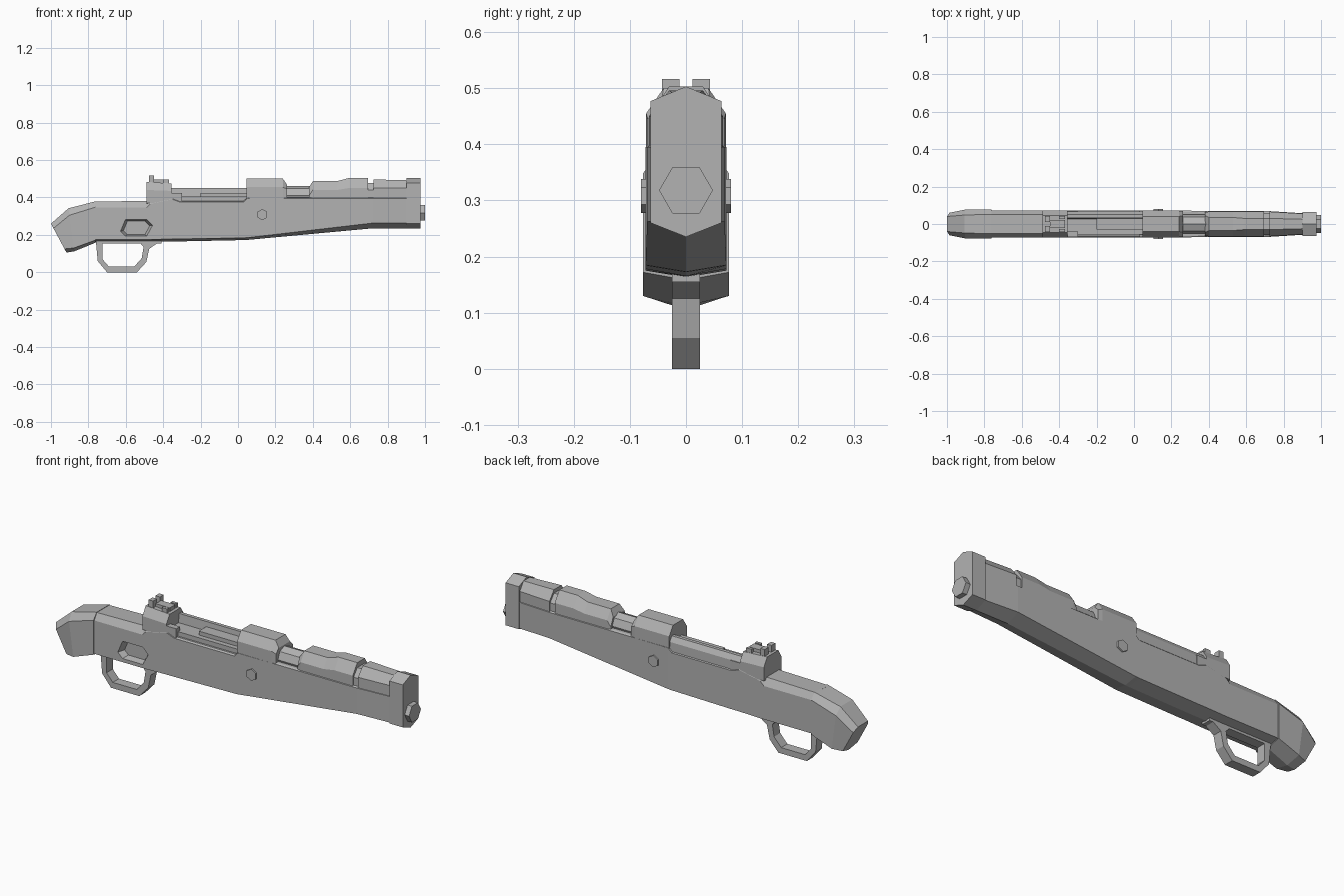
import bpy, bmesh, math
from mathutils import Matrix

cube = bpy.data.objects.get("Cube")
if cube:
    bpy.data.objects.remove(cube, do_unlink=True)

COLOUR = (0.45, 0.45, 0.45, 1)
grey = bpy.data.materials.new("plain_grey")
grey.use_nodes = True
grey.diffuse_color = COLOUR
grey.node_tree.nodes["Principled BSDF"].inputs["Base Color"].default_value = COLOUR


def finish(name, bm):
    bmesh.ops.remove_doubles(bm, verts=bm.verts, dist=1e-5)
    bmesh.ops.recalc_face_normals(bm, faces=bm.faces)
    mesh = bpy.data.meshes.new(name)
    bm.to_mesh(mesh)
    bm.free()
    mesh.materials.append(grey)
    obj = bpy.data.objects.new(name, mesh)
    bpy.context.collection.objects.link(obj)
    return obj


def bridge(name, rings):
    """Join rings of equal length and close both ends."""
    bm = bmesh.new()
    loops = [[bm.verts.new(p) for p in ring] for ring in rings]
    n = len(loops[0])
    for a, b in zip(loops, loops[1:]):
        for i in range(n):
            j = (i + 1) % n
            bm.faces.new((a[i], a[j], b[j], b[i]))
    bm.faces.new(loops[0])
    bm.faces.new(loops[-1])
    return finish(name, bm)


def section(x, low, side_low, side_high, top, hw, top_hw, lean=0):
    """Symmetric section with a keel and chamfered top; lean shifts x at the top."""
    half = [(0, low), (hw, side_low), (hw, side_high), (top_hw, top)]
    loop = half + [(-y, z) for y, z in reversed(half[1:])]
    return [(x + lean * (z - low) / (top - low), y, z) for y, z in loop]


def loft(name, *stations):
    return bridge(name, [section(*s) for s in stations])


def box(name, x0, x1, y0, y1, z0, z1):
    return bridge(name, [[(x, y0, z0), (x, y1, z0), (x, y1, z1), (x, y0, z1)]
                         for x in (x0, x1)])


def cylinder(name, sides, radius, depth, centre, axis):
    bm = bmesh.new()
    turn = Matrix.Rotation(math.pi / 2, 4, "X" if axis == "y" else "Y")
    bmesh.ops.create_cone(bm, cap_ends=True, segments=sides, radius1=radius,
                          radius2=radius, depth=depth,
                          matrix=Matrix.Translation(centre) @ turn)
    return finish(name, bm)


# Long body
body = loft("stock_body",
            (-.77, .163, .175, .345, .377, .072, .05),
            (-.49, .163, .175, .345, .382, .072, .05),
            (-.47, .163, .175, .365, .385, .072, .06),
            (-.35, .165, .178, .39, .40, .072, .065),
            (-.31, .165, .178, .375, .382, .072, .065),
            (.03, .172, .184, .375, .382, .072, .065),
            (.05, .173, .185, .395, .40, .072, .065),
            (.72, .235, .263, .395, .40, .069, .06),
            (.91, .235, .262, .395, .40, .057, .05))


# Tapered pocket on one side of the body
def pocket_ring(y, grow):
    outline = [(-.60, .28), (-.49, .28), (-.46, .25),
               (-.49, .195), (-.60, .195), (-.625, .22)]
    cx, cz = -.54, .24
    return [(cx + (x - cx) * grow, y, cz + (z - cz) * grow) for x, z in outline]


cutter = bridge("pocket_cutter", [pocket_ring(-.1, 1.2), pocket_ring(-.04, .85)])
cutter.hide_render = True
mod = body.modifiers.new("pocket", "BOOLEAN")
mod.operation, mod.solver, mod.object = "DIFFERENCE", "EXACT", cutter
bpy.context.view_layer.objects.active = body
bpy.ops.object.modifier_apply(modifier=mod.name)
bpy.data.objects.remove(cutter, do_unlink=True)

# Bent rear cap
loft("rear_cap",
     (-.762, .158, .172, .348, .379, .077, .052),
     (-.875, .112, .130, .305, .342, .077, .048, -.031),
     (-.917, .105, .125, .235, .26, .06, .04, -.083))

# Front cap, its nut, and the cross bolt
loft("front_cap", (.90, .235, .26, .477, .503, .063, 0),
     (.975, .235, .26, .477, .503, .063, 0))
cylinder("front_nut", 6, .048, .04, (.98, 0, .318), "x")
cylinder("cross_bolt", 6, .03, .16, (.13, 0, .308), "y")

# Open channel with one raised wall
box("channel_floor", -.36, .06, -.055, .05, .36, .405)
bridge("channel_wall", [[(x, .025, .39), (x, .068, .37), (x, .066, .425),
                         (x, .05, .45), (x, .032, .45)] for x in (-.36, .06)])
box("channel_rod", -.2, .06, -.03, .03, .39, .425)

# Rear sight base with its stepped front
loft("sight_base", (-.49, .36, .37, .44, .483, .071, .045),
     (-.355, .36, .37, .435, .475, .071, .045))
for side in (-1, 1):
    box("sight_base_step", -.36, -.30, side * .04, side * .07, .37, .425)
    box("sight_ear", -.475, -.45, side * .012, side * .043, .47, .516)
    box("sight_knob", -.40, -.37, side * .028, side * .043, .46, .497)
box("sight_bar", -.45, -.37, -.022, .022, .46, .495)

# Receiver ring and barrel
loft("receiver_ring", (.045, .37, .375, .455, .50, .071, .04),
     (.24, .37, .375, .455, .50, .071, .04),
     (.262, .37, .375, .445, .468, .068, .045))
cylinder("barrel", 8, .052, .7, (.55, 0, .41), "x")

# Upper handguard in two lengths
loft("rear_handguard", (.38, .38, .385, .41, .455, .064, .045),
     (.40, .38, .385, .44, .487, .066, .035),
     (.53, .38, .385, .44, .487, .066, .035),
     (.59, .38, .385, .45, .503, .066, .03),
     (.695, .38, .385, .45, .503, .066, .03))
loft("handguard_gap", (.69, .38, .385, .44, .478, .06, .03),
     (.74, .38, .385, .44, .478, .06, .03))
loft("front_handguard", (.725, .38, .385, .45, .496, .066, .03),
     (.91, .38, .385, .45, .492, .055, .025))

# Finger guard loop
outer = [(-.76, .17), (-.75, .06), (-.70, 0), (-.54, 0),
         (-.49, .055), (-.475, .125), (-.41, .17)]
inner = [(-.725, .17), (-.725, .07), (-.69, .03), (-.555, .03),
         (-.515, .075), (-.505, .135), (-.535, .17)]
bridge("finger_guard", [[(a, -.025, b), (a, .025, b), (c, .025, d), (c, -.025, d)]
                        for (a, b), (c, d) in zip(outer, inner)])
box("guard_plate", -.76, -.41, -.025, .025, .155, .18)
